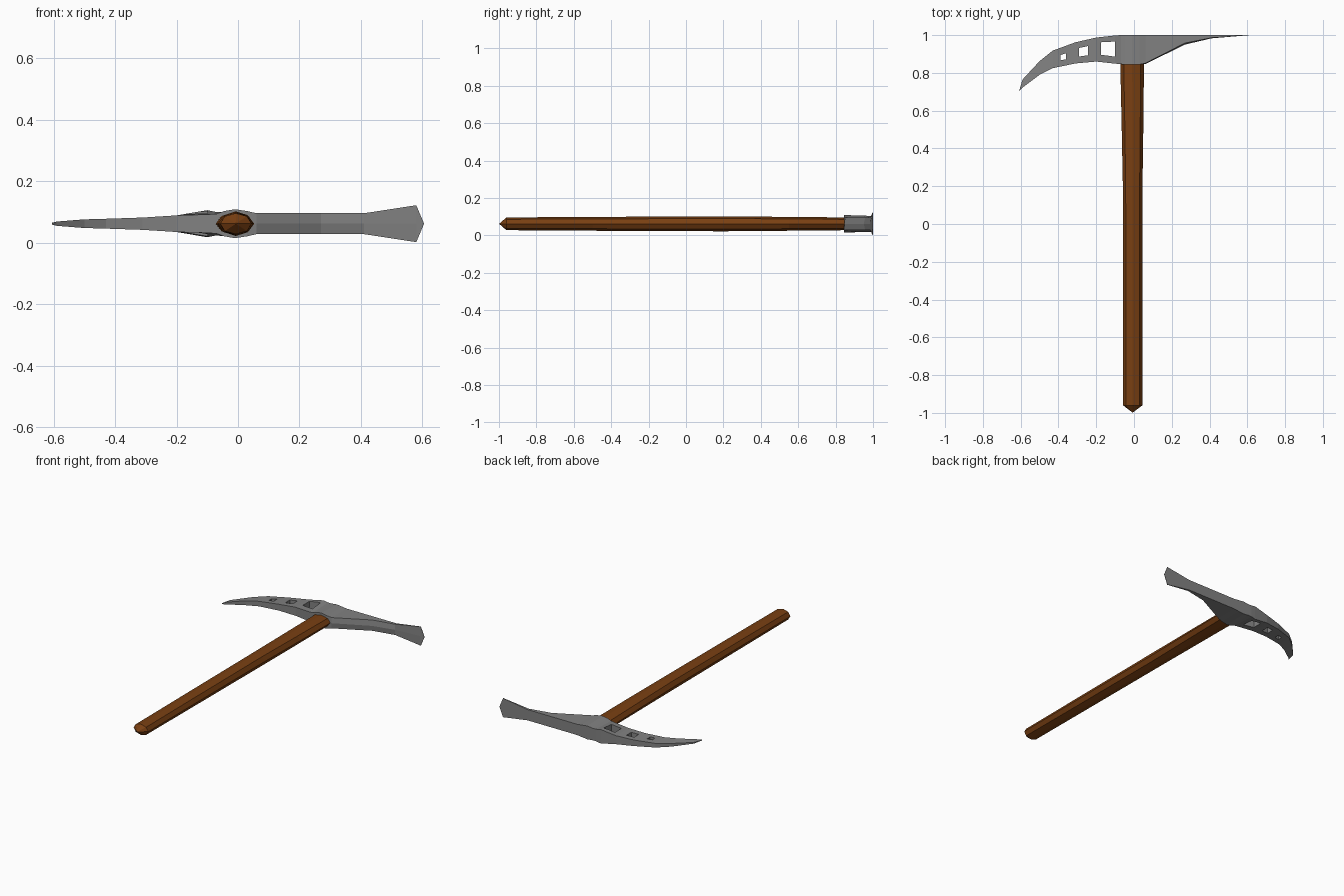
import bpy, bmesh
from math import cos, sin, pi

if "Cube" in bpy.data.objects:
    bpy.data.objects.remove(bpy.data.objects["Cube"])

MID = 0.062  # height of the tool's plane of symmetry


def material(name, rgb):
    m = bpy.data.materials.new(name)
    m.use_nodes = True
    m.diffuse_color = (*rgb, 1)
    m.node_tree.nodes["Principled BSDF"].inputs["Base Color"].default_value = (*rgb, 1)
    return m


def loft(name, rings, mat):
    """Skin a list of equal-length closed rings and cap both ends."""
    bm = bmesh.new()
    loops = [[bm.verts.new(p) for p in ring] for ring in rings]
    n = len(loops[0])
    for a, b in zip(loops, loops[1:]):
        for i in range(n):
            j = (i + 1) % n
            bm.faces.new((a[i], a[j], b[j], b[i]))
    bm.faces.new(loops[0])
    bm.faces.new(loops[-1])
    bmesh.ops.recalc_face_normals(bm, faces=bm.faces)
    mesh = bpy.data.meshes.new(name)
    bm.to_mesh(mesh)
    bm.free()
    mesh.materials.append(mat)
    obj = bpy.data.objects.new(name, mesh)
    bpy.context.collection.objects.link(obj)
    return obj


steel = material("steel grey", (0.22, 0.22, 0.22))
wood = material("brown wood", (0.19, 0.05, 0.006))

# Handle: eight-sided shaft, (y, centre x, half width, half height)
shaft = [(-0.997, -0.007, 0.002, 0.002), (-0.96, -0.007, 0.051, 0.034),
         (-0.5, -0.007, 0.051, 0.037), (0.2, -0.007, 0.052, 0.040),
         (0.55, -0.008, 0.058, 0.037), (0.87, -0.01, 0.063, 0.034)]
loft("handle", [[(cx + w * cos(k * pi / 4), y, MID + h * sin(k * pi / 4))
                 for k in range(8)] for y, cx, w, h in shaft], wood)

# Head: (x, front y, back y, half thickness at front, half thickness at back, front ridge)
sections = [
    (-0.605, 0.705, 0.715, 0.003, 0.002, 0),
    (-0.59, 0.722, 0.765, 0.007, 0.004, 0),
    (-0.50, 0.79, 0.862, 0.014, 0.010, 0),
    (-0.43, 0.825, 0.918, 0.016, 0.013, 0),
    (-0.31, 0.85, 0.962, 0.020, 0.019, 0),
    (-0.20, 0.86, 0.987, 0.027, 0.027, 0),
    (-0.10, 0.849, 0.998, 0.030, 0.044, 0),
    (-0.07, 0.846, 1.0, 0.032, 0.038, 0),
    (-0.045, 0.845, 1.0, 0.041, 0.038, 0),
    (-0.01, 0.845, 1.0, 0.047, 0.042, 0),
    (0.03, 0.845, 1.0, 0.041, 0.038, 0),
    (0.06, 0.847, 1.0, 0.034, 0.034, 0.004),
    (0.27, 0.95, 1.0, 0.034, 0.034, 0.008),
    (0.41, 0.983, 1.0, 0.034, 0.034, 0.003),
    (0.58, 0.997, 1.0, 0.060, 0.060, 0),
    (0.605, 0.999, 1.0, 0.001, 0.001, 0)]
head = loft("pick_head", [[(x, yf, MID), (x, yf + r, MID + tf), (x, yb, MID + tb),
                           (x, yb, MID - tb), (x, yf + r, MID - tf)]
                          for x, yf, yb, tf, tb, r in sections], steel)

# Lightening holes through the pick: (x0, x1, y0 left, y0 right, y1 left, y1 right)
holes = [(-0.175, -0.10, 0.896, 0.886, 0.962, 0.966),
         (-0.29, -0.243, 0.887, 0.893, 0.932, 0.942),
         (-0.39, -0.36, 0.866, 0.872, 0.894, 0.904)]
cutters = []
for x0, x1, a, b, c, d in holes:
    cut = loft("hole_cutter", [[(x0, a, z), (x1, b, z), (x1, d, z), (x0, c, z)]
                               for z in (-0.1, 0.3)], steel)
    cut.hide_render = True
    mod = head.modifiers.new("hole", "BOOLEAN")
    mod.operation, mod.solver, mod.object = "DIFFERENCE", "EXACT", cut
    cutters.append(cut)

# Bake the holes and discard the cutters
graph = bpy.context.evaluated_depsgraph_get()
baked = bpy.data.meshes.new_from_object(head.evaluated_get(graph))
head.modifiers.clear()
head.data = baked
for cut in cutters:
    bpy.data.objects.remove(cut)
